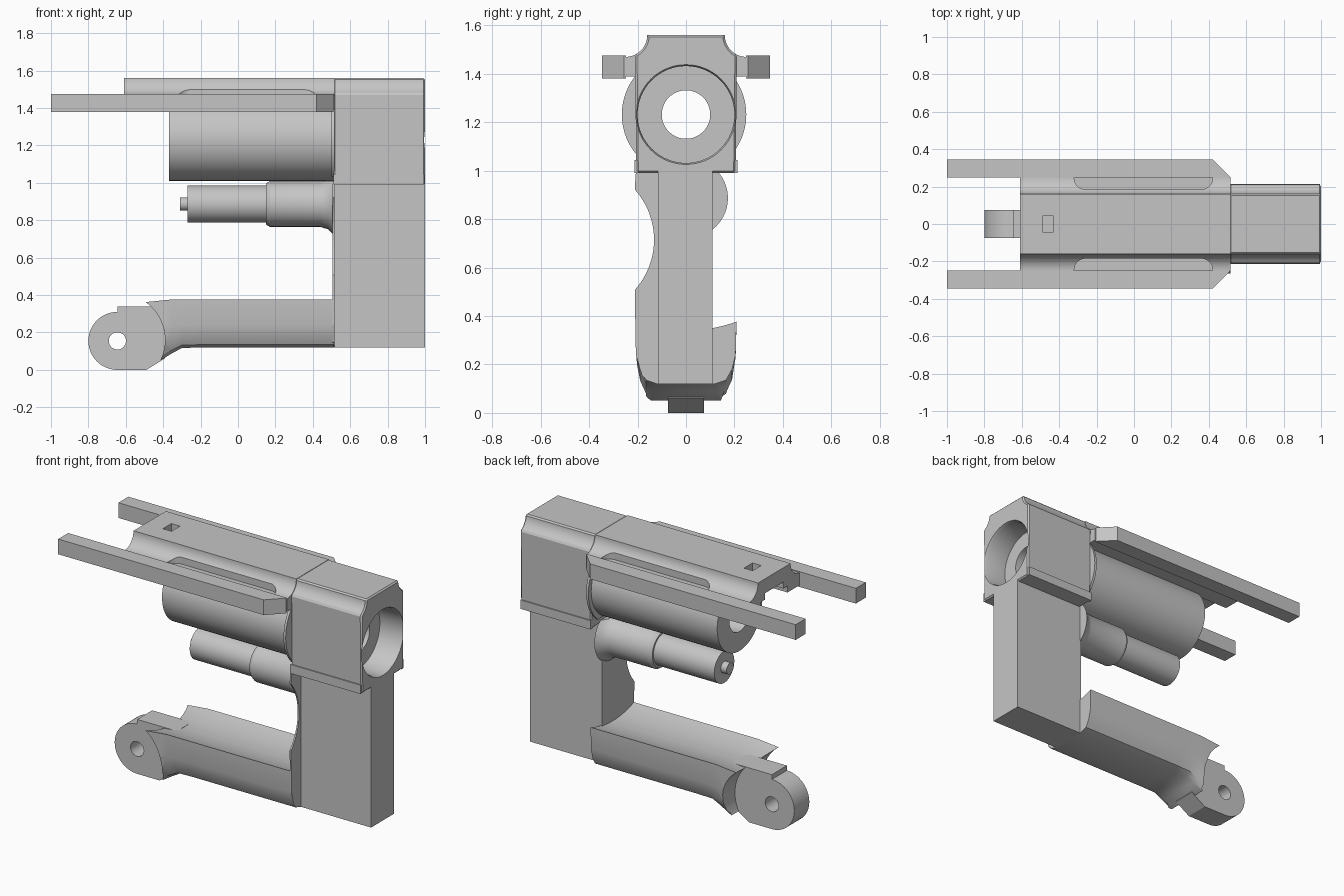
import bpy, bmesh, math

if "Cube" in bpy.data.objects:
    bpy.data.objects.remove(bpy.data.objects["Cube"])

grey = bpy.data.materials.new("light grey")
grey.use_nodes = True
TONE = (0.56, 0.56, 0.56, 1)
grey.diffuse_color = TONE
grey.node_tree.nodes["Principled BSDF"].inputs["Base Color"].default_value = TONE


def loft(name, sections):
    """Skin a list of matching closed loops of 3D points."""
    bm = bmesh.new()
    rings = [[bm.verts.new(p) for p in s] for s in sections]
    n = len(rings[0])
    for a, b in zip(rings, rings[1:]):
        for i in range(n):
            j = (i + 1) % n
            bm.faces.new((a[i], a[j], b[j], b[i]))
    bm.faces.new(rings[0])
    bm.faces.new(rings[-1])
    bmesh.ops.recalc_face_normals(bm, faces=bm.faces)
    mesh = bpy.data.meshes.new(name)
    bm.to_mesh(mesh)
    bm.free()
    mesh.materials.append(grey)
    ob = bpy.data.objects.new(name, mesh)
    bpy.context.collection.objects.link(ob)
    return ob


def prism(name, profile, lo, hi, axis="x"):
    """Extrude a 2D profile along one axis."""
    place = {"x": lambda a, b, t: (t, a, b),
             "y": lambda a, b, t: (a, t, b),
             "z": lambda a, b, t: (a, b, t)}[axis]
    return loft(name, [[place(a, b, t) for a, b in profile] for t in (lo, hi)])


def box(name, x, y, z):
    return prism(name, [(x[0], y[0]), (x[1], y[0]), (x[1], y[1]), (x[0], y[1])], *z, "z")


def arc(cx, cy, r, start=0, end=360, steps=64):
    count = steps if end - start == 360 else steps + 1
    angles = [math.radians(start + (end - start) * i / steps) for i in range(count)]
    return [(cx + r * math.cos(a), cy + r * math.sin(a)) for a in angles]


def turned(name, stations, y, z):
    """Round part along x from (x, radius) stations."""
    return loft(name, [[(x, a, b) for a, b in arc(y, z, r)] for x, r in stations])


def modify(ob, kind, **settings):
    m = ob.modifiers.new(kind.title(), kind)
    for key, value in settings.items():
        setattr(m, key, value)
    bpy.context.view_layer.objects.active = ob
    bpy.ops.object.modifier_apply(modifier=m.name)


def cut(ob, *cutters):
    for c in cutters:
        modify(ob, "BOOLEAN", object=c, operation="DIFFERENCE", solver="EXACT")
        bpy.data.objects.remove(c)


def smooth(ob):
    bpy.ops.object.select_all(action="DESELECT")
    ob.select_set(True)
    bpy.context.view_layer.objects.active = ob
    bpy.ops.object.shade_smooth_by_angle(angle=math.radians(30))


def mirrored(half):
    """Complete a half profile, listed from bottom to top on +y."""
    return half + [(-y, z) for y, z in reversed(half) if y > 0]


HOLE_Z = 1.232

# Receiver block with hollowed shoulders and stepped bore
shoulder = arc(0.25, 1.56, 0.09, 244, 180, 12)
block = prism("receiver_block", mirrored([(0.205, 0.99)] + shoulder), 0.51, 1.0)
modify(block, "BEVEL", width=0.01, segments=1, limit_method="ANGLE", angle_limit=math.radians(60))
cut(block, turned("bore_cutter", [(0.84, 0.2), (0.985, 0.2), (1.01, 0.21)], 0, HOLE_Z),
    turned("hole_cutter", [(0.4, 0.1), (1.1, 0.1)], 0, HOLE_Z))
smooth(block)

# Flange lip along the foot of the block
for name, s in (("left_flange", 1), ("right_flange", -1)):
    box(name, (0.51, 0.995), sorted((s * 0.19, s * 0.213)), (0.99, 1.045))

# Top rail with concave flanks and a channel underneath
flank = arc(0.25, 1.56, 0.09, 270, 180, 14)
underside = [(0.09, 1.47), (0.09, 1.43), (0.13, 1.43), (0.13, 1.39), (0.25, 1.39)]
rail = prism("top_rail", mirrored(underside + flank), -0.61, 0.515)
cut(rail, box("sight_cutter", (-0.49, -0.43), (-0.042, 0.042), (1.42, 1.6)))
slot = ([(0.42, 0.27)] + arc(0.36, 0.245, 0.06, 0, -90, 8)
        + arc(-0.26, 0.245, 0.06, -90, -180, 8) + [(-0.32, 0.27)])
for s in (1, -1):
    cut(rail, prism("slot_cutter", [(x, s * y) for x, y in slot], 1.455, 1.6, "z"))
smooth(rail)

# Long side bars with a chamfered rear corner
for name, s in (("left_bar", 1), ("right_bar", -1)):
    outline = [(-1, 0.248), (0.51, 0.248), (0.51, 0.255), (0.42, 0.346), (-1, 0.346)]
    prism(name, [(x, s * y) for x, y in outline], 1.38, 1.475, "z")

# Main barrel, and the thin wider collar where it meets the block
barrel = turned("barrel", [(-0.37, 0.221), (0.512, 0.221)], 0, HOLE_Z)
collar = prism("barrel_collar", [(y, z) for y, z in arc(-0.008, HOLE_Z, 0.257)
                                 if 1.03 < z < 1.45], 0.5, 0.515)
for part in (barrel, collar):
    cut(part, turned("hole_cutter", [(-0.5, 0.1), (0.6, 0.1)], 0, HOLE_Z))
    smooth(part)

# Lower stepped tube with tip and flared root
tube = turned("lower_tube", [(-0.31, 0.035), (-0.27, 0.035), (-0.27, 0.099), (0.15, 0.099),
                             (0.15, 0.11), (0.17, 0.122), (0.44, 0.122), (0.48, 0.135),
                             (0.512, 0.165)], 0.008, 0.887)
cut(tube, box("trim_cutter", (0.4, 0.6), (-0.3, 0.3), (1.01, 1.2)))
smooth(tube)

# Upright grip column
box("grip_column", (0.51, 1.0), (-0.115, 0.11), (0.12, 1.0))

# Thin front plate of the column with a scooped edge
scoop = arc(-0.442, 0.715, 0.31, 42, -42, 24)
prism("column_plate", [(0.11, 0.12), (0.11, 0.995), (-0.207, 0.995)] + scoop
      + [(-0.207, 0.24), (-0.18, 0.15), (-0.12, 0.12)], 0.505, 0.515)

# Lower arm with a troughed top, spreading down towards the pivot
trough = arc(0, 0.95, 0.61, -70, -90, 8)


def arm_section(x, drop, top):
    side = [(0.12 + drop * 0.35, 0.12 - drop), (0.165, 0.135 - drop * 0.9),
            (0.19, 0.18 - drop * 0.8), (0.205, 0.24 - drop * 0.2)]
    half = side + [(y, z - top) for y, z in trough if y > 0.001]
    return [(x, y, z) for y, z in mirrored(half)]


arm = loft("lower_arm", [arm_section(0.513, 0, 0), arm_section(-0.2, 0, 0),
                         arm_section(-0.3, 0.003, 0), arm_section(-0.35, 0.03, 0),
                         arm_section(-0.5, 0.12, 0.015)])
cut(arm, prism("clearance_cutter", arc(-0.64, 0.16, 0.25), -0.4, 0.4, "y"))
smooth(arm)

# Pivot lug with a cross hole
lug_outline = arc(-0.645, 0.155, 0.155, 90, 270, 32) + [(-0.49, 0), (-0.39, 0.062),
                                                       (-0.37, 0.34), (-0.645, 0.34)]
lug = prism("pivot_lug", lug_outline, -0.074, 0.074, "y")
cut(lug, prism("pin_cutter", arc(-0.645, 0.155, 0.046, steps=32), -0.2, 0.2, "y"))
smooth(lug)
